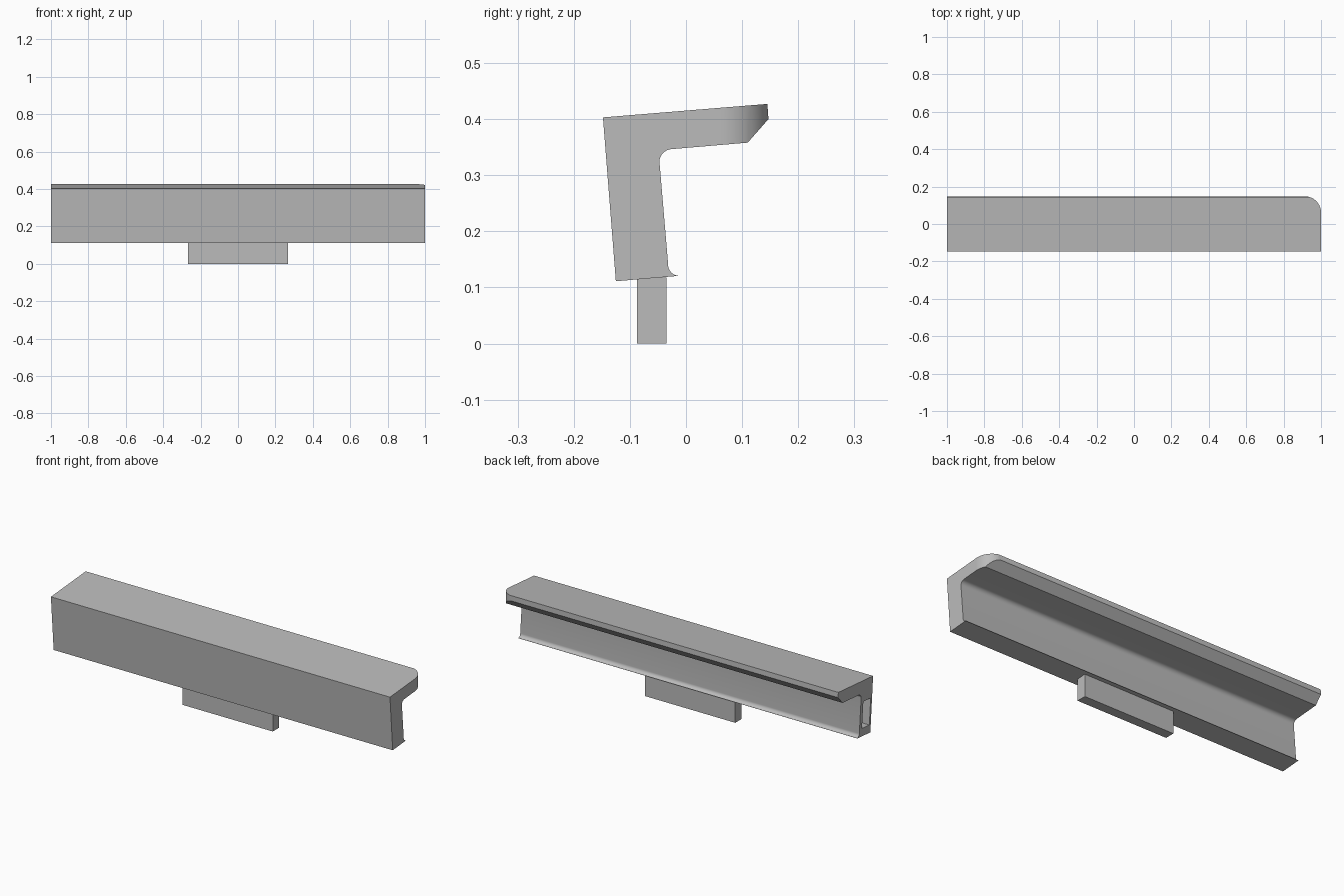
import bpy, bmesh, math
from mathutils import Matrix, Vector

cube = bpy.data.objects.get("Cube")
if cube:
    bpy.data.objects.remove(cube, do_unlink=True)

grey = bpy.data.materials.new("plain grey")
grey.use_nodes = True
colour = (0.5, 0.5, 0.5, 1)
grey.diffuse_color = colour
grey.node_tree.nodes["Principled BSDF"].inputs["Base Color"].default_value = colour


def arc(cx, cy, r, start, end, steps=10):
    angles = [math.radians(start + (end - start) * i / steps) for i in range(steps + 1)]
    return [(cx + r * math.cos(a), cy + r * math.sin(a)) for a in angles]


def prism(name, points, offset):
    """Extrude a closed outline of 3D points along an offset."""
    bm = bmesh.new()
    face = bm.faces.new([bm.verts.new(p) for p in points])
    new = bmesh.ops.extrude_face_region(bm, geom=[face])["geom"]
    bmesh.ops.translate(bm, vec=Vector(offset),
                        verts=[v for v in new if isinstance(v, bmesh.types.BMVert)])
    bmesh.ops.recalc_face_normals(bm, faces=bm.faces)
    mesh = bpy.data.meshes.new(name)
    bm.to_mesh(mesh)
    bm.free()
    mesh.materials.append(grey)
    obj = bpy.data.objects.new(name, mesh)
    bpy.context.collection.objects.link(obj)
    return obj


def box(name, low, high):
    (x0, y0, z0), (x1, y1, z1) = low, high
    outline = [(x0, y0, z0), (x1, y0, z0), (x1, y1, z0), (x0, y1, z0)]
    return prism(name, outline, (0, 0, z1 - z0))


def cut(target, cutter, operation):
    mod = target.modifiers.new(operation, "BOOLEAN")
    mod.operation = operation
    mod.solver = "EXACT"
    mod.object = cutter
    bpy.context.view_layer.objects.active = target
    bpy.ops.object.modifier_apply(modifier=mod.name)
    bpy.data.objects.remove(cutter, do_unlink=True)


# Leaning rail: flange, filleted web and flared lower lip
profile = [(-0.148, 0.403), (0.145, 0.427), (0.147, 0.40), (0.11, 0.358)]
profile += arc(-0.024, 0.323, 0.0235, 95, 175)
profile += arc(-0.0125, 0.1405, 0.0195, 175, 265)
profile += [(-0.014, 0.1205), (-0.125, 0.111)]
rail = prism("rail", [(-1, y, z) for y, z in profile], (2.1, 0, 0))

# Rounded back corner at the left end
plan = [(-1.2, -0.3), (1, -0.3)] + arc(0.913, 0.061, 0.087, 0, 90, 16) + [(-1.2, 0.148)]
cut(rail, prism("corner_cutter", [(x, y, -0.1) for x, y in plan], (0, 0, 0.8)), "INTERSECT")

# Slot in the right end, tilted with the web
slot = box("slot_cutter", (-1.1, -0.031, -0.07), (-0.8, 0.031, 0.07))
slot.data.transform(Matrix.Translation((0, -0.091, 0.226)) @ Matrix.Rotation(math.radians(4.7), 4, "X"))
cut(rail, slot, "DIFFERENCE")

# Mounting tab below the rail
box("mounting_tab", (-0.266, -0.087, 0), (0.266, -0.035, 0.118))

bpy.ops.object.select_all(action="DESELECT")
rail.select_set(True)
bpy.context.view_layer.objects.active = rail
bpy.ops.object.shade_smooth_by_angle(angle=math.radians(25))
